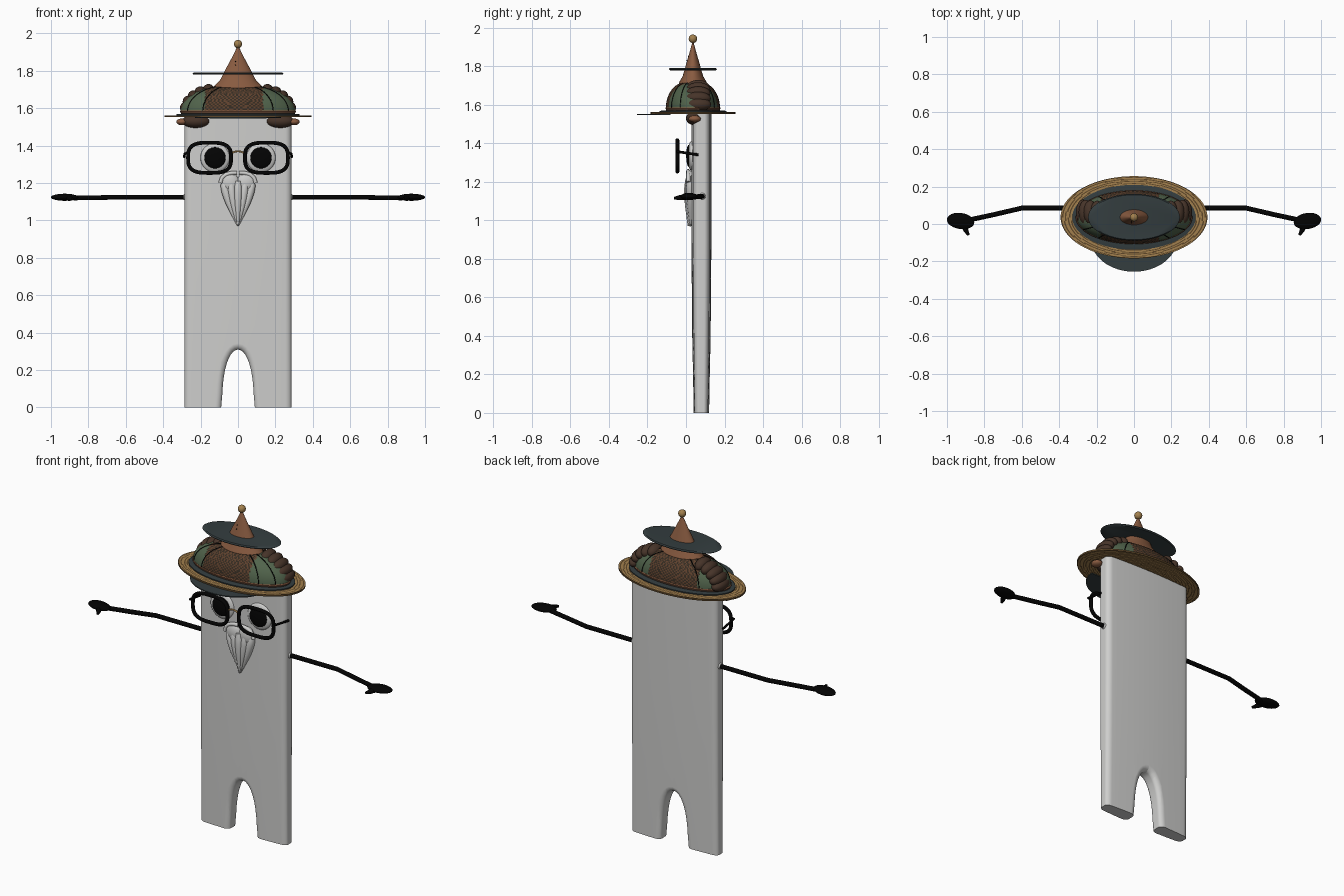
import bpy, bmesh, math

if "Cube" in bpy.data.objects:
    bpy.data.objects.remove(bpy.data.objects["Cube"])


def material(name, r, g, b):
    m = bpy.data.materials.new(name)
    m.use_nodes = True
    m.diffuse_color = (r, g, b, 1)
    bsdf = m.node_tree.nodes["Principled BSDF"]
    bsdf.inputs["Base Color"].default_value = (r, g, b, 1)
    bsdf.inputs["Roughness"].default_value = 0.7
    return m


GREY = material("pale_grey", 0.62, 0.62, 0.61)
BLACK = material("black", 0.001, 0.001, 0.001)
SLATE = material("slate", 0.034, 0.047, 0.05)
STRAW = material("straw", 0.36, 0.215, 0.075)
DARK_STRAW = material("dark_straw", 0.11, 0.062, 0.022)
GREEN = material("moss_green", 0.083, 0.127, 0.072)
COPPER = material("copper_brown", 0.25, 0.105, 0.052)
BRAID = material("braid_brown", 0.062, 0.034, 0.022)
KNIT = material("rust_knit", 0.115, 0.052, 0.026)
DARK_KNIT = material("dark_knit", 0.034, 0.024, 0.015)
HAT_Y = 0.036


def finish(obj, *mats, angle=40):
    for m in mats:
        obj.data.materials.append(m)
    bpy.ops.object.select_all(action="DESELECT")
    obj.select_set(True)
    bpy.context.view_layer.objects.active = obj
    bpy.ops.object.shade_smooth_by_angle(angle=math.radians(angle))
    return obj


def from_bmesh(name, bm, *mats, angle=40):
    bmesh.ops.recalc_face_normals(bm, faces=bm.faces)
    mesh = bpy.data.meshes.new(name)
    bm.to_mesh(mesh)
    bm.free()
    obj = bpy.data.objects.new(name, mesh)
    bpy.context.collection.objects.link(obj)
    return finish(obj, *mats, angle=angle)


def ball(name, centre, size, mat, turn=(0, 0, 0)):
    bpy.ops.mesh.primitive_uv_sphere_add(segments=24, ring_count=14, location=centre, rotation=turn)
    obj = bpy.context.object
    obj.name = name
    obj.scale = size
    return finish(obj, mat)


def tube(name, points, radius, mat, closed=False, radii=None):
    curve = bpy.data.curves.new(name, "CURVE")
    curve.dimensions = "3D"
    curve.bevel_depth = radius
    curve.bevel_resolution = 3
    curve.use_fill_caps = True
    line = curve.splines.new("POLY")
    line.points.add(len(points) - 1)
    line.use_cyclic_u = closed
    for i, p in enumerate(points):
        line.points[i].co = (*p, 1)
        line.points[i].radius = radii[i] if radii else 1
    obj = bpy.data.objects.new(name, curve)
    bpy.context.collection.objects.link(obj)
    bpy.ops.object.select_all(action="DESELECT")
    obj.select_set(True)
    bpy.context.view_layer.objects.active = obj
    bpy.ops.object.convert(target="MESH")
    return finish(bpy.context.object, mat)


def oval_lathe(name, profile, ratio, mats, rule=None, sides=96):
    """Sweep (radius, z) pairs round an oval; the rule picks a material slot per face."""
    bm = bmesh.new()
    rings = []
    for r, z in profile:
        turns = [math.tau * i / sides for i in range(sides)]
        rings.append([bm.verts.new((r * math.cos(a), HAT_Y + r * ratio * math.sin(a), z)) for a in turns])
    for low, high in zip(rings, rings[1:]):
        for i in range(sides):
            j = (i + 1) % sides
            bm.faces.new((low[i], low[j], high[j], high[i]))
    bm.faces.new(rings[0])
    bm.faces.new(rings[-1])
    if rule:
        for f in bm.faces:
            f.material_index = rule(f.calc_center_median())
    return from_bmesh(name, bm, *mats)


# Body: bulging slab with an arch between the legs, rounded rims and thinner feet
outline = [(-0.285, 1.56), (-0.285, 0), (-0.09, 0)]
outline += [(-0.085 * math.cos(a), 0.31 * math.sin(a) ** 0.8)
            for a in (math.pi * i / 20 for i in range(1, 20))]
outline += [(0.09, 0), (0.285, 0), (0.285, 1.56)]
bm = bmesh.new()
front = bm.faces.new([bm.verts.new((x, 0.028, z)) for x, z in outline])
back = bmesh.ops.extrude_face_region(bm, geom=[front])["geom"]
for v in (g for g in back if isinstance(g, bmesh.types.BMVert)):
    v.co.y = 0.132
bmesh.ops.recalc_face_normals(bm, faces=bm.faces)
rims = [e for e in bm.edges if abs(e.verts[0].co.y - e.verts[1].co.y) < 0.01
        and max(v.co.z for v in e.verts) > 0.01 and min(v.co.z for v in e.verts) < 1.5]
bmesh.ops.bevel(bm, geom=rims, offset=0.036, segments=6, profile=0.5, affect="EDGES", clamp_overlap=True)
cuts = [((0, 0, z), (0, 0, 1)) for z in (0.45, 0.9)]
cuts += [((0.045 * i, 0, 0), (1, 0, 0)) for i in range(-5, 6)]
for point, normal in cuts:
    bmesh.ops.bisect_plane(bm, geom=bm.verts[:] + bm.edges[:] + bm.faces[:],
                           plane_co=point, plane_no=normal)
for v in bm.verts:
    feet = 1 - 0.2 * max(0, 1 - v.co.z / 0.9) ** 1.5
    bulge = 1 - 0.22 * (v.co.x / 0.285) ** 2
    v.co.y = 0.08 + (v.co.y - 0.08) * feet * bulge
body = from_bmesh("body", bm, GREY)
body.modifiers.new("even_shading", "WEIGHTED_NORMAL").keep_sharp = True

# Arms, hands, eyes and glasses, one per side
for s, side in ((1, "left"), (-1, "right")):
    tube(side + "_arm", [(s * 0.27, 0.085, 1.125), (s * 0.6, 0.085, 1.125),
                         (s * 0.75, 0.05, 1.122), (s * 0.88, 0.022, 1.12)], 0.013, BLACK)
    ball(side + "_shoulder", (s * 0.284, 0.085, 1.125), (0.012, 0.017, 0.017), GREY)
    ball(side + "_hand", (s * 0.927, 0.016, 1.124), (0.074, 0.043, 0.019), BLACK, (0, 0, s * 0.15))
    tube(side + "_thumb", [(s * 0.915, 0.0, 1.12), (s * 0.9, -0.03, 1.118), (s * 0.885, -0.06, 1.115)],
         0.014, BLACK, radii=[1, 1, 0.5])
    ball(side + "_eye", (s * 0.123, 0.03, 1.335), (0.078, 0.022, 0.078), GREY)
    ball(side + "_pupil", (s * 0.123, 0.015, 1.335), (0.057, 0.014, 0.057), BLACK)
    rim = []
    for i in range(40):
        c, d = math.cos(math.tau * i / 40), math.sin(math.tau * i / 40)
        rim.append((s * 0.152 + 0.115 * math.copysign(abs(c) ** 0.65, c), -0.045,
                    1.335 + 0.081 * math.copysign(abs(d) ** 0.65, d)))
    tube(side + "_glasses_rim", rim, 0.0105, BLACK, closed=True)
    tube(side + "_glasses_temple", [(s * 0.268, -0.045, 1.36), (s * 0.285, -0.045, 1.357),
                                    (s * 0.288, 0.065, 1.34)], 0.007, BLACK)
tube("glasses_bridge", [(0.036 * math.cos(a), -0.045, 1.35 + 0.02 * math.sin(a))
                        for a in (math.pi * i / 8 for i in range(9))], 0.005, STRAW)

# Beak: two domed lobes with a lip, over ribs that meet in a point
for s, side in ((1, "left"), (-1, "right")):
    ball(side + "_beak_lobe", (s * 0.043, 0.02, 1.205), (0.048, 0.022, 0.054), GREY, (0, s * 0.35, 0))
    tube(side + "_beak_lip", [(s * (0.005 + 0.09 * t), 0.012, 1.2 + 0.055 * math.sqrt(1 - t ** 2.5))
                              for t in (i / 10 for i in range(11))], 0.011, GREY)
for i in range(5):
    u = (i - 2) / 2
    tube("beak_rib", [(u * 0.076 * (1 - t ** 1.5), 0.012 + 0.012 * abs(u),
                       1.21 - t * (0.24 - 0.03 * abs(u) * (1 - t)))
                      for t in (k / 8 for k in range(9))], 0.023, GREY,
         radii=[0.7, 0.95, 1, 0.95, 0.85, 0.7, 0.5, 0.35, 0.15])

# Woven brim with wavy rings of grain
brim_rings = [0.16 + 0.0075 * i for i in range(32)]
brim_profile = [(r, 1.552) for r in brim_rings] + [(r, 1.562) for r in reversed(brim_rings)]


def grain(p):
    x, y = p.x, (p.y - HAT_Y) / 0.56
    wave = math.hypot(x, y) * 330 + 2.2 * math.sin(5 * math.atan2(y, x))
    return int(math.sin(wave) > 0.25 or math.hypot(x, y) > 0.389)


oval_lathe("straw_brim", brim_profile, 0.56, (STRAW, DARK_STRAW), grain, sides=128)
oval_lathe("brim_band", [(0.33, 1.56), (0.33, 1.568), (0.3, 1.571)], 0.525, (SLATE,))

# Visor under the front of the brim
visor = [(0.23 * math.cos(a), -0.08 + 0.175 * math.sin(a)) for a in (-math.pi * i / 32 for i in range(33))]
bm = bmesh.new()
plate = bm.faces.new([bm.verts.new((x, y, 1.546 + 0.01 * (y + 0.25))) for x, y in visor])
for g in bmesh.ops.extrude_face_region(bm, geom=[plate])["geom"]:
    if isinstance(g, bmesh.types.BMVert):
        g.co.z += 0.006
from_bmesh("visor", bm, SLATE)

# Crown: green dome with a knitted middle panel and a brown base band
dome = [(0.085 + 0.221 * math.cos(a), 1.582 + 0.135 * math.sin(a))
        for a in (math.pi / 2 * i / 24 for i in range(25))]
dome = [(0.302, 1.556), (0.306, 1.57)] + dome


def patches(p):
    if p.z < 1.58:
        return 1
    if abs(p.x + 0.022) < 0.155:
        return 2 if int(p.x * 97 + 50) % 2 == int(p.z * 120) % 2 else 3
    return 0


oval_lathe("crown", dome, 0.46, (GREEN, BRAID, KNIT, DARK_KNIT), patches, sides=160)
for turn in (28, 52):
    for a in (turn, 180 - turn, -turn, turn - 180):
        c, d = math.cos(math.radians(a)), math.sin(math.radians(a))
        tube("crown_seam", [(r * c, HAT_Y + r * 0.46 * d, z) for r, z in dome[2:]], 0.0025, BLACK)
oval_lathe("crown_piping", [(0.308, 1.577), (0.312, 1.582), (0.308, 1.587)], 0.46, (COPPER,))

# Braids over both shoulders of the crown, with curls below the brim
for s, side in ((1, "left"), (-1, "right")):
    for i in range(5):
        a = math.radians(10 + 17 * i)
        ball(side + "_braid", (s * (0.125 + 0.15 * math.cos(a)), 0.063, 1.582 + 0.112 * math.sin(a)),
             (0.038, 0.068 - 0.002 * i, 0.034), BRAID, (0, -s * a, 0))
    ball(side + "_curl", (s * 0.225, 0.045, 1.53), (0.075, 0.045, 0.036), BRAID)
    ball(side + "_curl_tip", (s * 0.3, 0.045, 1.527), (0.03, 0.032, 0.018), COPPER)

# Peak: flared cone, oval plate and finial
oval_lathe("peak", [(0.14, 1.7), (0.125, 1.722), (0.098, 1.747), (0.08, 1.78), (0.06, 1.82),
                    (0.033, 1.87), (0.006, 1.925)], 0.55, (COPPER,), sides=48)
oval_lathe("peak_plate", [(0.235, 1.779), (0.245, 1.785), (0.235, 1.791)], 0.51, (SLATE,))
ball("finial", (0, HAT_Y, 1.943), (0.022, 0.022, 0.022), STRAW)
for z in (1.83, 1.85):
    ball("peak_eyelet", (-0.014, HAT_Y - 0.52 * (1.925 - z) * 0.6, z), (0.003, 0.003, 0.003), BLACK)
